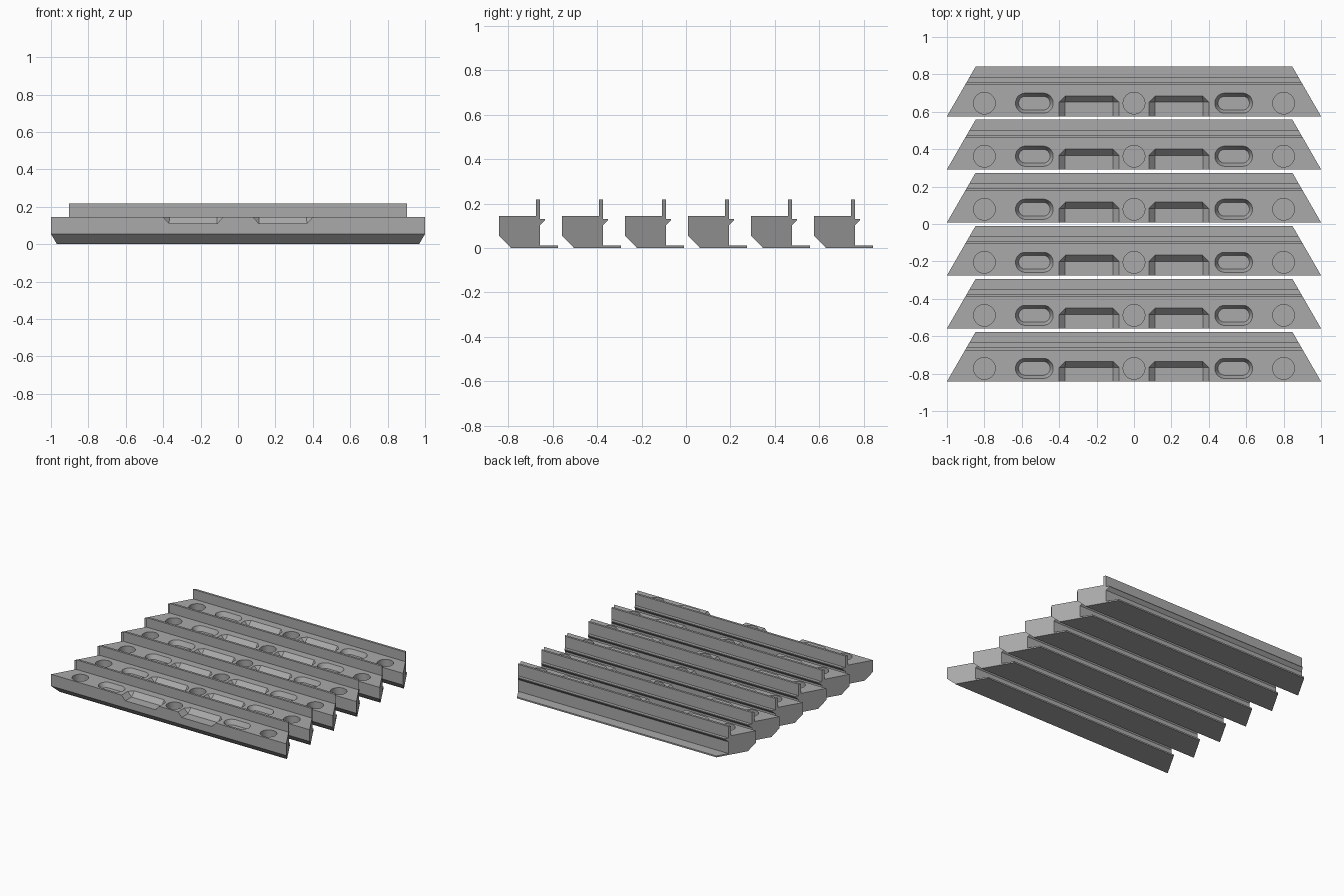
import bpy, bmesh, math

if "Cube" in bpy.data.objects:
    bpy.data.objects.remove(bpy.data.objects["Cube"])

BARS, PITCH, FRONT = 6, 0.2836, -0.842
TOP = 0.145
SLOPE = math.tan(math.radians(30))

grey = bpy.data.materials.new("plain grey")
grey.diffuse_color = (0.40, 0.40, 0.40, 1)
grey.use_nodes = True
grey.node_tree.nodes["Principled BSDF"].inputs["Base Color"].default_value = grey.diffuse_color


def make_object(name, bm):
    bmesh.ops.recalc_face_normals(bm, faces=bm.faces)
    mesh = bpy.data.meshes.new(name)
    bm.to_mesh(mesh)
    bm.free()
    mesh.materials.append(grey)
    obj = bpy.data.objects.new(name, mesh)
    bpy.context.collection.objects.link(obj)
    return obj


def bar_body():
    """Cross-section stretched along x, with both ends mitred."""
    profile = [(0, 0.055), (0.052, 0.003), (0.052, 0), (0.265, 0), (0.265, 0.011),
               (0.184, 0.011), (0.184, 0.101), (0.208, 0.125), (0.208, 0.130),
               (0.184, 0.130), (0.184, 0.218), (0.167, 0.218), (0.167, TOP), (0, TOP)]
    bm = bmesh.new()
    left, right = [[bm.verts.new((s * (1 - SLOPE * y), y, z)) for y, z in profile]
                   for s in (-1, 1)]
    bm.faces.new(left)
    bm.faces.new(right)
    for i in range(len(profile)):
        j = (i + 1) % len(profile)
        bm.faces.new((left[i], left[j], right[j], right[i]))
    return make_object("bar", bm)


def loft(name, rings):
    """Closed solid through stacked outlines of equal length."""
    bm = bmesh.new()
    loops = [[bm.verts.new(p) for p in ring] for ring in rings]
    bm.faces.new(loops[0])
    bm.faces.new(loops[-1])
    for a, b in zip(loops, loops[1:]):
        for i in range(len(a)):
            j = (i + 1) % len(a)
            bm.faces.new((a[i], a[j], b[j], b[i]))
    return make_object(name, bm)


def stadium(x, y, z, half, r, n=32):
    """Round outline, lengthened along x by half on each side."""
    ring = []
    for i in range(n):
        a = math.tau * (i + 0.5) / n
        ring.append((x + math.copysign(half, math.cos(a)) + r * math.cos(a),
                     y + r * math.sin(a), z))
    return ring


def pocket(x):
    """Sloped pocket, open to the front, with clipped back corners."""
    bm = bmesh.new()
    for z, w, y, c in ((TOP + 0.02, 0.16, 0.108, 0.033), (TOP, 0.16, 0.108, 0.033),
                       (0.11, 0.128, 0.075, 0)):
        for s in (-1, 1):
            for px, py in ((w, -0.05), (w, y - c), (w - c, y)):
                bm.verts.new((x + s * px, py, z))
    bmesh.ops.remove_doubles(bm, verts=bm.verts, dist=1e-5)
    hull = bmesh.ops.convex_hull(bm, input=bm.verts)
    bmesh.ops.delete(bm, geom=list({v for v in hull["geom_interior"]
                                    if isinstance(v, bmesh.types.BMVert)}), context='VERTS')
    bmesh.ops.dissolve_limit(bm, angle_limit=0.01, verts=bm.verts, edges=bm.edges)
    return make_object("pocket_cutter", bm)


bar = bar_body()
cutters = []
# Round holes
for x in (-0.8, 0, 0.8):
    cutters.append(loft("hole_cutter", [stadium(x, 0.07, z, 0, 0.058)
                                        for z in (0.065, TOP + 0.02)]))
# Tapered slots and open pockets
for s in (-1, 1):
    cutters.append(loft("slot_cutter", [
        stadium(s * 0.533, 0.07, z, 0.047, r)
        for z, r in ((0.11, 0.037), (TOP, 0.054), (TOP + 0.02, 0.054))]))
    cutters.append(pocket(s * 0.24))

for c in cutters:
    c.hide_render = True
    mod = bar.modifiers.new("cut", 'BOOLEAN')
    mod.operation, mod.solver, mod.object = 'DIFFERENCE', 'EXACT', c

# Bake the cuts, then repeat the bar
bpy.context.view_layer.update()
cut_mesh = bpy.data.meshes.new_from_object(
    bar.evaluated_get(bpy.context.evaluated_depsgraph_get()))
bar.modifiers.clear()
bar.data = cut_mesh
for c in cutters:
    bpy.data.objects.remove(c)

bpy.ops.object.select_all(action='DESELECT')
bpy.context.view_layer.objects.active = bar
bar.select_set(True)
bpy.ops.object.shade_smooth_by_angle(angle=math.radians(25))

for i in range(BARS):
    b = bar if i == 0 else bar.copy()
    if i:
        bpy.context.collection.objects.link(b)
    b.name = f"bar_{i + 1}"
    b.location.y = FRONT + i * PITCH
